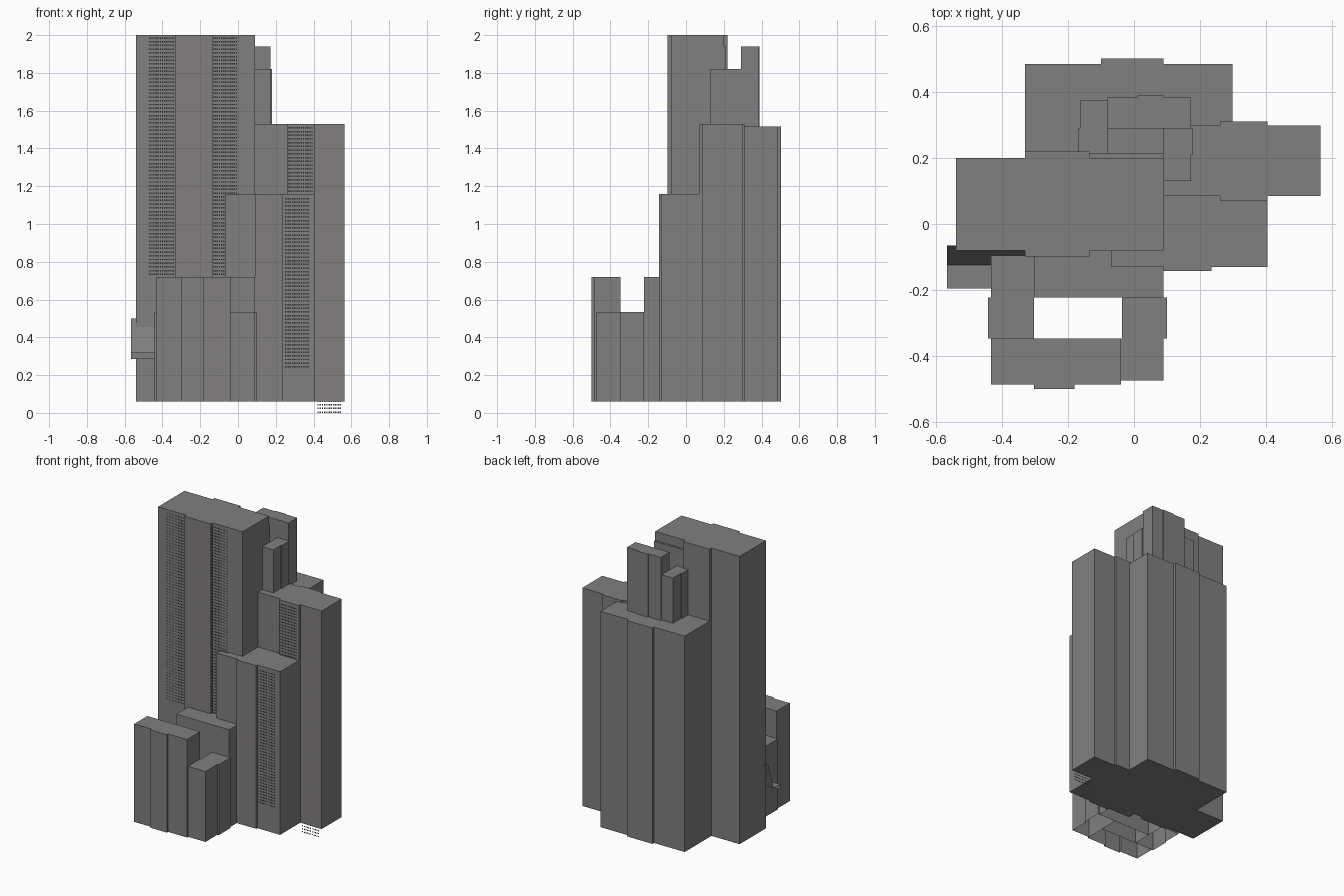
import bpy, bmesh

if "Cube" in bpy.data.objects:
    bpy.data.objects.remove(bpy.data.objects["Cube"])


def material(name, rgb):
    m = bpy.data.materials.new(name)
    m.diffuse_color = (*rgb, 1)
    m.use_nodes = True
    m.node_tree.nodes["Principled BSDF"].inputs["Base Color"].default_value = m.diffuse_color
    return m


DARK = material("dark_grey", (.215, .215, .215))
PANE = material("pane_warm_grey", (.25, .19, .19))


def finish(name, bm, mat=DARK):
    me = bpy.data.meshes.new(name)
    bm.to_mesh(me)
    bm.free()
    me.materials.append(mat)
    ob = bpy.data.objects.new(name, me)
    bpy.context.collection.objects.link(ob)
    return ob


def block(name, segs, z1, z0=0.06, along_y=False, bottom=True):
    """Extrude a stepped plan; each segment is (start, end, low side, high side)."""
    near = [p for a, b, lo, hi in segs for p in ((a, lo), (b, lo))]
    far = [p for a, b, lo, hi in reversed(segs) for p in ((b, hi), (a, hi))]
    pts = []
    for p in near + far:
        if not pts or p != pts[-1]:
            pts.append(p)
    if along_y:
        pts = [(y, x) for x, y in reversed(pts)]
    bm = bmesh.new()
    low = [bm.verts.new((x, y, z0)) for x, y in pts]
    top = [bm.verts.new((x, y, z1)) for x, y in pts]
    n = len(pts)
    for i in range(n):
        j = (i + 1) % n
        bm.faces.new((low[i], low[j], top[j], top[i]))
    bm.faces.new(top)
    if bottom:
        bm.faces.new(low[::-1])
    return finish(name, bm)


def windows(name, mat, x0, x1, y, z0, z1, dx=0.0115, dz=0.0195):
    """Grid of tiny flat panes just in front of a facade."""
    bm = bmesh.new()
    cols, rows = round((x1 - x0) / dx), round((z1 - z0) / dz)
    w, h = (x1 - x0) / cols, (z1 - z0) / rows
    for i in range(cols):
        for k in range(rows):
            x, z = x0 + i * w, z0 + k * h
            bm.faces.new([bm.verts.new(c) for c in (
                (x, y, z), (x + w * .6, y, z),
                (x + w * .6, y, z + h * .4), (x, y, z + h * .4))])
    return finish(name, bm, mat)


# large towers
block("main_tower", [(-.54, -.33, -.08, .20), (-.33, -.135, -.099, .22),
                     (-.135, .09, -.08, .20)], 2.0)
block("right_tower", [(.09, .26, .085, .298), (.26, .405, .07, .31),
                      (.405, .565, .085, .298)], 1.53)
block("middle_tower", [(-.07, .09, -.13, .085), (.09, .235, -.142, .085),
                       (.235, .405, -.13, .085)], 1.16)
block("back_tower", [(-.33, -.10, .19, .485), (-.10, .09, .19, .502),
                     (.09, .298, .19, .485)], 1.515)

# cluster of crown blocks on the back tower
block("crown_back", [(-.08, .01, .29, .383), (.01, .09, .29, .389),
                     (.09, .173, .29, .383)], 1.94, 1.5)
block("crown_front", [(-.135, .09, .13, .213)], 1.94, 1.5)
block("crown_right", [(.13, .21, .09, .173), (.21, .29, .09, .179)],
      1.82, 1.5, along_y=True)
block("crown_left", [(.21, .29, -.17, -.08), (.29, .374, -.164, -.08)],
      1.82, 1.5, along_y=True)

# low courtyard ring at the front
block("court_front", [(-.433, -.303, -.487, -.347), (-.303, -.18, -.5, -.347),
                      (-.18, -.04, -.487, -.347)], .72, bottom=False)
block("court_back", [(-.303, .09, -.223, -.078)], .72, bottom=False)
block("court_left", [(-.347, -.223, -.442, -.303), (-.223, -.095, -.433, -.303)],
      .535, along_y=True, bottom=False)
block("court_right", [(-.475, -.347, -.04, .09), (-.347, -.223, -.037, .10)],
      .535, along_y=True, bottom=False)

# bent sheet at the left side: front lip, flat shelf, steep back
bm = bmesh.new()
prof = [(-.195, .285), (-.195, .32), (-.125, .32), (-.065, .5)]
left = [bm.verts.new((-.567, y, z)) for y, z in prof]
right = [bm.verts.new((-.33, y, z)) for y, z in prof]
for i in range(3):
    bm.faces.new((left[i], right[i], right[i + 1], left[i + 1]))
finish("side_canopy", bm)

# window panes: raised on recessed facades, nearly flush on the others
for i, w in enumerate([
    (DARK, -.47, -.335, -.098, .73, 2.0), (PANE, -.325, -.14, -.0995, .73, 2.0),
    (DARK, -.135, .0, -.098, .73, 2.0), (PANE, .1, .23, -.1425, .24, 1.15),
    (DARK, .25, .38, -.141, .24, 1.15), (DARK, .265, .4, .058, 1.17, 1.525),
    (PANE, .42, .55, .0845, .0, 1.53), (PANE, -.175, -.045, -.4875, .07, .72),
]):
    windows(f"window_panes_{i + 1}", *w)
